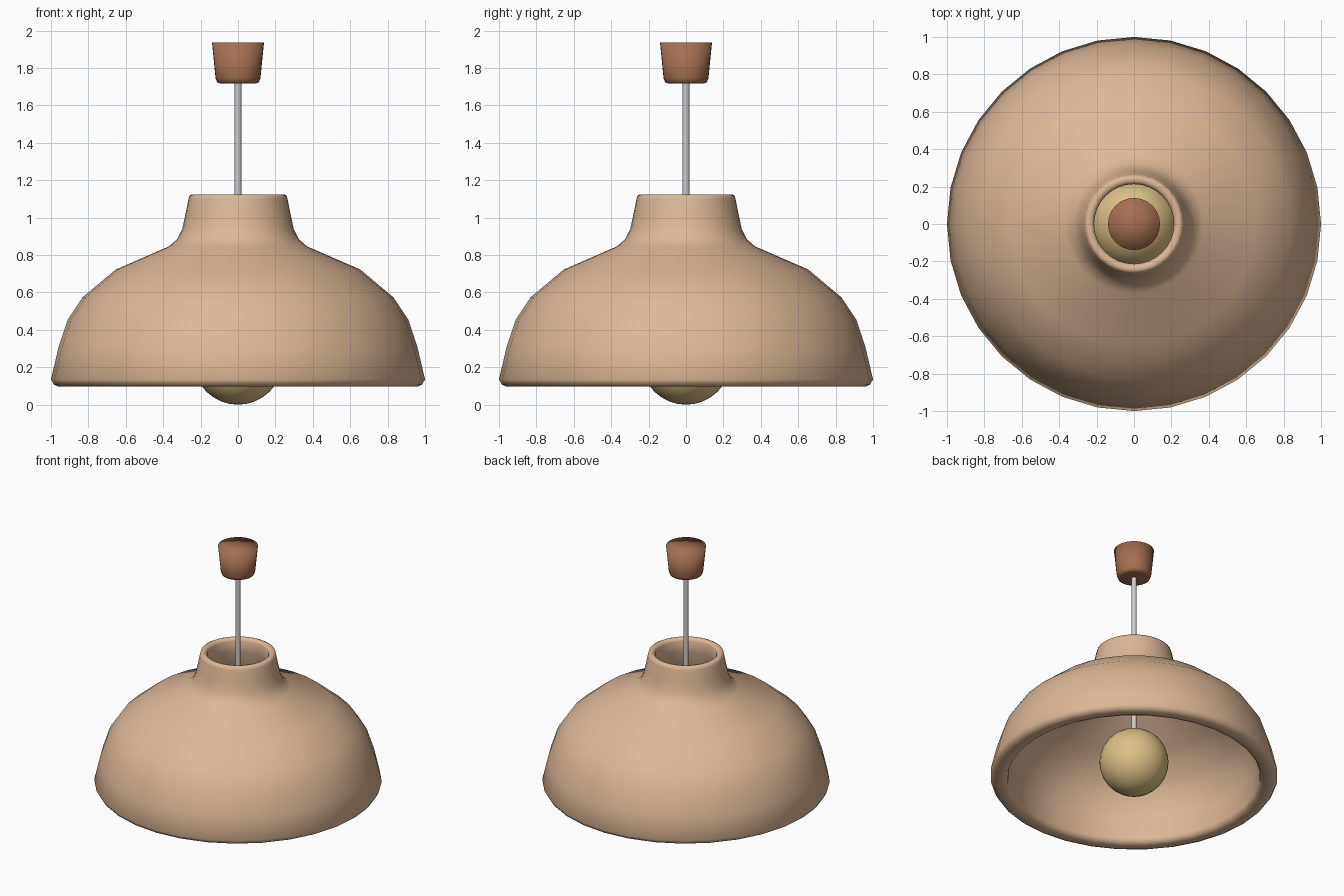
import bpy, bmesh, math

if "Cube" in bpy.data.objects:
    bpy.data.objects.remove(bpy.data.objects["Cube"])

def material(name, rgb):
    m = bpy.data.materials.new(name)
    m.diffuse_color = (*rgb, 1)
    m.use_nodes = True
    m.node_tree.nodes["Principled BSDF"].inputs["Base Color"].default_value = m.diffuse_color
    return m

def lathe(name, profile, sides=32, closed=False, mat=None, angle=60):
    """Spin an (r, z) profile about the z axis; r = 0 makes a pole."""
    bm = bmesh.new()
    rings = []
    for r, z in profile:
        if r == 0:
            rings.append([bm.verts.new((0, 0, z))] * sides)
        else:
            rings.append([bm.verts.new((r * math.cos(t), r * math.sin(t), z))
                          for t in (2 * math.pi * i / sides for i in range(sides))])
    pairs = list(zip(rings, rings[1:]))
    if closed:
        pairs.append((rings[-1], rings[0]))
    for a, b in pairs:
        for i in range(sides):
            j = (i + 1) % sides
            bm.faces.new(list(dict.fromkeys((a[i], a[j], b[j], b[i]))))
    bmesh.ops.recalc_face_normals(bm, faces=bm.faces)
    mesh = bpy.data.meshes.new(name)
    bm.to_mesh(mesh)
    bm.free()
    ob = bpy.data.objects.new(name, mesh)
    bpy.context.collection.objects.link(ob)
    if mat:
        mesh.materials.append(mat)
    bpy.ops.object.select_all(action='DESELECT')
    bpy.context.view_layer.objects.active = ob
    ob.select_set(True)
    bpy.ops.object.shade_smooth_by_angle(angle=math.radians(angle))
    return ob

clay = material("clay", (0.72, 0.48, 0.31))
wood = material("wood", (0.38, 0.16, 0.085))
glow = material("warm_glass", (0.71, 0.53, 0.24))

# Shade: bell-shaped outer wall, rolled lips, inner wall
outer = [(0.96, 0.096), (0.985, 0.108), (1.0, 0.135), (0.96, 0.305), (0.91, 0.455),
         (0.83, 0.575), (0.653, 0.723), (0.37, 0.846), (0.325, 0.885), (0.298, 0.94),
         (0.283, 1.01), (0.265, 1.10), (0.26, 1.118), (0.245, 1.125)]
inner = [(0.225, 1.122), (0.213, 1.105), (0.228, 1.01), (0.243, 0.93), (0.275, 0.85),
         (0.34, 0.79), (0.60, 0.67), (0.76, 0.53), (0.83, 0.42), (0.87, 0.28),
         (0.875, 0.135), (0.885, 0.108), (0.915, 0.096)]
lathe("shade", outer + inner, closed=True, mat=clay, angle=80)

# Bulb: round globe
n, R = 16, 0.24
globe = [(0 if k in (0, n) else R * math.sin(math.pi * k / n),
          R - R * math.cos(math.pi * k / n)) for k in range(n + 1)]
lathe("bulb", globe, mat=glow)

# Cord: thin straight rod from bulb to ceiling cap
lathe("cord", [(0, 0.44), (0.019, 0.44), (0.019, 1.74), (0, 1.74)], sides=16)

# Ceiling cap: tapered cup with a rounded lower edge
lathe("ceiling_cap", [(0, 1.717), (0.095, 1.717), (0.112, 1.724), (0.12, 1.745),
                      (0.139, 1.937), (0, 1.937)], mat=wood, angle=100)
